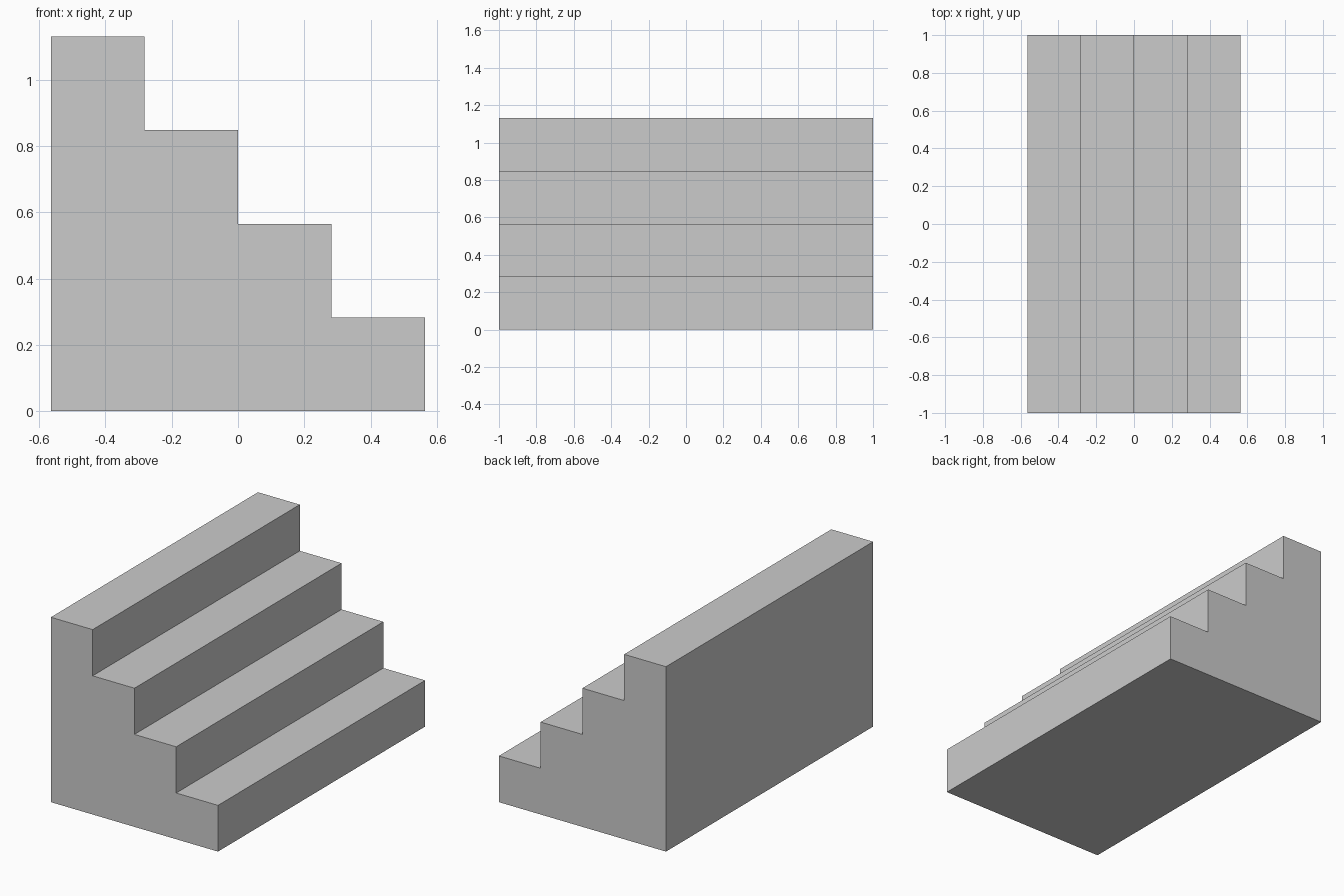
import bpy
import bmesh

cube = bpy.data.objects.get("Cube")
if cube:
    bpy.data.objects.remove(cube, do_unlink=True)

STEPS = 4
STEP = 0.2825          # tread depth and riser height
HALF_WIDTH = STEPS * STEP / 2
HALF_LENGTH = 1.0

# Plain grey material
grey = bpy.data.materials.new("light_grey")
grey.use_nodes = True
colour = (0.6, 0.6, 0.6, 1)
grey.diffuse_color = colour
grey.node_tree.nodes["Principled BSDF"].inputs["Base Color"].default_value = colour

# Stair profile: base corners, then the steps climbing towards -x
profile = [(-HALF_WIDTH, 0), (HALF_WIDTH, 0)]
for i in range(STEPS):
    x, z = HALF_WIDTH - i * STEP, (i + 1) * STEP
    profile += [(x, z), (x - STEP, z)]

# Solid stair block, extruded along y
bm = bmesh.new()
face = bm.faces.new([bm.verts.new((x, -HALF_LENGTH, z)) for x, z in profile])
extruded = bmesh.ops.extrude_face_region(bm, geom=[face], use_keep_orig=True)["geom"]
verts = [g for g in extruded if isinstance(g, bmesh.types.BMVert)]
bmesh.ops.translate(bm, verts=verts, vec=(0, 2 * HALF_LENGTH, 0))
bmesh.ops.recalc_face_normals(bm, faces=bm.faces)

mesh = bpy.data.meshes.new("stairs")
bm.to_mesh(mesh)
bm.free()
mesh.materials.append(grey)
stairs = bpy.data.objects.new("stairs", mesh)
bpy.context.collection.objects.link(stairs)
